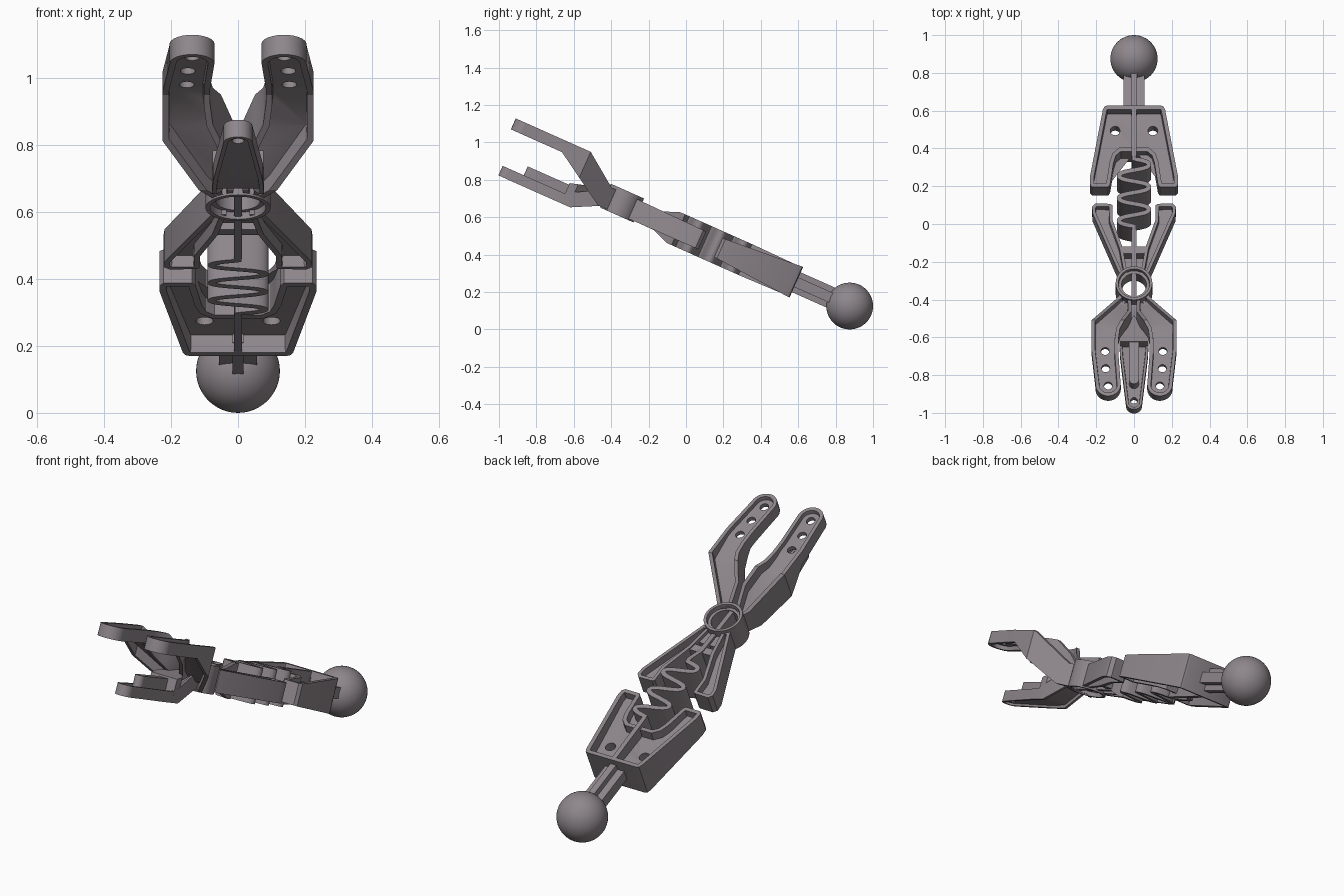
import bpy, bmesh
from math import sin, cos, pi, radians, tanh
from mathutils import Vector

if "Cube" in bpy.data.objects:
    bpy.data.objects.remove(bpy.data.objects["Cube"])

A = radians(24)
BALL = Vector((0, 0.875, 0.125))
AXIS = Vector((0, -cos(A), sin(A)))    # along the part, from the ball to the claws
UP = Vector((0, sin(A), cos(A)))       # across its thickness

GREY = bpy.data.materials.new("warm_grey")
GREY.diffuse_color = (0.27, 0.24, 0.26, 1)
GREY.use_nodes = True
GREY.node_tree.nodes["Principled BSDF"].inputs["Base Color"].default_value = GREY.diffuse_color


def world(x, u, w):
    return BALL + Vector((x, 0, 0)) + AXIS * u + UP * w


def lerp(table, u):
    if u <= table[0][0]:
        return table[0][1]
    for (a, p), (b, q) in zip(table, table[1:]):
        if u <= b:
            return p + (q - p) * (u - a) / (b - a)
    return table[-1][1]


def finish(bm, name):
    bmesh.ops.recalc_face_normals(bm, faces=bm.faces)
    if bm.calc_volume(signed=True) < 0:
        bmesh.ops.reverse_faces(bm, faces=bm.faces)
    me = bpy.data.meshes.new(name)
    bm.to_mesh(me)
    bm.free()
    me.materials.append(GREY)
    ob = bpy.data.objects.new(name, me)
    bpy.context.collection.objects.link(ob)
    return ob


def activate(ob):
    bpy.ops.object.select_all(action='DESELECT')
    ob.select_set(True)
    bpy.context.view_layer.objects.active = ob


def smooth(ob):
    activate(ob)
    bpy.ops.object.shade_smooth_by_angle(angle=radians(30))


def arc(cx, cu, r, a0, a1, n=10):
    return [(cx + r * cos(a0 + (a1 - a0) * i / n), cu + r * sin(a0 + (a1 - a0) * i / n))
            for i in range(n + 1)]


def both(half):
    return half + [(-x, u) for x, u in reversed(half)]


def plate(name, outline, top, bot, rim=0, floor=1.0, holes=()):
    """Extruded outline with a raised rim; top and bot give the thickness along u."""
    bm = bmesh.new()
    low = bm.faces.new([bm.verts.new((x, u, -1)) for x, u in outline])
    res = bmesh.ops.extrude_face_region(bm, geom=[low], use_keep_orig=True)
    high = [f for f in res['geom'] if isinstance(f, bmesh.types.BMFace)][0]
    bmesh.ops.translate(bm, vec=(0, 0, 2), verts=high.verts[:])
    bmesh.ops.recalc_face_normals(bm, faces=bm.faces)
    if rim:
        for f in (low, high):
            # rim stays flush, pocket floor drops straight down
            bmesh.ops.inset_region(bm, faces=[f], thickness=rim, use_even_offset=True)
            s = 1 if f.calc_center_median().z > 0 else -1
            bmesh.ops.inset_region(bm, faces=[f], thickness=0.002, use_even_offset=True)
            for v in f.verts:
                v.co.z = s * floor
    for u in sorted({k[0] for k in top[1:-1] + bot[1:-1]}):
        bmesh.ops.bisect_plane(bm, geom=bm.verts[:] + bm.edges[:] + bm.faces[:],
                               plane_co=(0, u, 0), plane_no=(0, 1, 0))
    for v in bm.verts:
        x, u, s = v.co
        t, b = lerp(top, u), lerp(bot, u)
        v.co = world(x, u, (t + b) / 2 + s * (t - b) / 2)
    ob = finish(bm, name)
    for x, u, r in holes:
        cut = plate(name + "_cutter", arc(x, u, r, 0, 2 * pi * 23 / 24, 23), [(0, .4)], [(0, -.4)])
        m = ob.modifiers.new("hole", 'BOOLEAN')
        m.operation, m.solver, m.object = 'DIFFERENCE', 'EXACT', cut
        activate(ob)
        bpy.ops.object.modifier_apply(modifier=m.name)
        bpy.data.objects.remove(cut)
    smooth(ob)
    return ob


def bar(name, x, u0, u1, w0, w1):
    return plate(name, [(-x, u0), (x, u0), (x, u1), (-x, u1)], [(0, w1)], [(0, w0)])


# Ball
bpy.ops.mesh.primitive_uv_sphere_add(segments=48, ring_count=24, radius=0.125, location=BALL)
bpy.context.object.name = "ball"
bpy.context.object.data.materials.append(GREY)
smooth(bpy.context.object)

# Stem with cross ribs
bar("stem", 0.056, 0.09, 0.34, -0.028, 0.028)
bar("stem_rib", 0.017, 0.09, 0.34, -0.058, 0.058)

# U-shaped frame, thicker at the back
frame = both([(.145, .312), (.157, .317), (.165, .335), (.234, .715), (.234, .752), (.222, .768),
              (.137, .768), (.127, .755), (.108, .63), (.095, .59), (.07, .568)])
plate("frame", frame, [(.31, .09), (.77, .055)], [(.31, -.09), (.77, -.055)],
      rim=0.021, floor=0.35, holes=[(.1, .43, .026), (-.1, .43, .026)])

# Serpentine spring strip, running as a straight rib at both ends
N = 144
path = [(0, .33), (0, .60)]
path += [(.079 * tanh(1.1 * sin(6 * pi * i / N)) / tanh(1.1), .62 + .39 * i / N) for i in range(N + 1)]
path += [(0, 1.03), (0, 1.12), (0, 1.42)]
height = [(.33, .085), (.6, .09), (1.03, .09), (1.12, .055), (1.42, .05)]
bm = bmesh.new()
rows = [[bm.verts.new(world(x, u, s * lerp(height, u))) for s in (-1, 1)] for x, u in path]
for p, q in zip(rows, rows[1:]):
    bm.faces.new((p[0], q[0], q[1], p[1]))
spring = finish(bm, "spring")
m = spring.modifiers.new("thickness", 'SOLIDIFY')
m.thickness, m.offset = 0.024, 0
activate(spring)
bpy.ops.object.modifier_apply(modifier=m.name)
smooth(spring)

# Forked wings around the spring
wing = [(.115, .872), (.125, .864), (.205, .862), (.222, .88), (.219, .92), (.078, 1.27),
        (.035, 1.27), (.06, 1.12), (.113, .96)]
for side, s in (("right", 1), ("left", -1)):
    plate(side + "_wing", [(x * s, u) for x, u in wing], [(.86, .052), (1.3, .06)],
          [(.86, -.052), (1.3, -.055)], rim=0.017, floor=0.3)
bar("wing_crossbar", 0.065, 1.11, 1.15, -0.05, 0.05)
bar("wing_web", 0.06, 1.175, 1.265, -0.04, 0.04)

# Pivot ring, a stepped section swept round
section = [(.097, -.062), (.097, .078), (.083, .078), (.081, .055), (.066, .055),
           (.066, -.04), (.081, -.04), (.083, -.062)]
bm = bmesh.new()
loops = [[bm.verts.new(world(r * cos(2 * pi * i / 48), 1.335 + r * sin(2 * pi * i / 48), w))
          for r, w in section] for i in range(48)]
for i in range(48):
    p, q = loops[i - 1], loops[i]
    for j in range(len(section)):
        bm.faces.new((p[j - 1], p[j], q[j], q[j - 1]))
smooth(finish(bm, "pivot_ring"))

# Two upper claws, stepped up from the ring
claw = [(.015, 1.415), (.07, 1.385), (.225, 1.6), (.225, 1.77), (.203, 1.975)]
claw += arc(.137, 1.972, .067, 0.1, pi - 0.05, 12)
claw += [(.083, 1.79), (.083, 1.71), (.075, 1.65), (.012, 1.52)]
for side, s in (("right", 1), ("left", -1)):
    plate(side + "_upper_claw", [(x * s, u) for x, u in claw],
          [(1.3, .058), (1.42, .06), (1.6, .19), (2.1, .19)],
          [(1.3, -.058), (1.45, -.055), (1.74, .126), (2.1, .126)], rim=0.019, floor=0.35,
          holes=[(.153 * s, 1.77, .022), (.15 * s, 1.87, .022), (.137 * s, 1.97, .022)])

# Single lower claw, stepped down
lower = [(.06, 1.41), (.078, 1.58), (.074, 1.68), (.043, 1.955)]
lower += arc(0, 1.957, .043, 0.1, pi / 2 - .1, 6)
plate("lower_claw", both(lower), [(1.3, .04), (1.46, .03), (1.64, -.07), (2.1, -.07)],
      [(1.3, -.058), (1.44, -.055), (1.58, -.126), (2.1, -.126)], rim=0.013, floor=0.6,
      holes=[(0, 1.945, .018)])
plate("lower_claw_wedge", [(0, 1.5), (.076, 1.59), (.076, 1.635), (-.076, 1.635), (-.076, 1.59)],
      [(1.5, .03), (1.64, -.01)], [(1.5, -.06), (1.64, -.09)])
plate("lower_claw_post", [(-.026, 1.62), (.026, 1.62)] + arc(0, 1.85, .026, 0, pi, 10),
      [(0, -.018)], [(0, -.11)])
